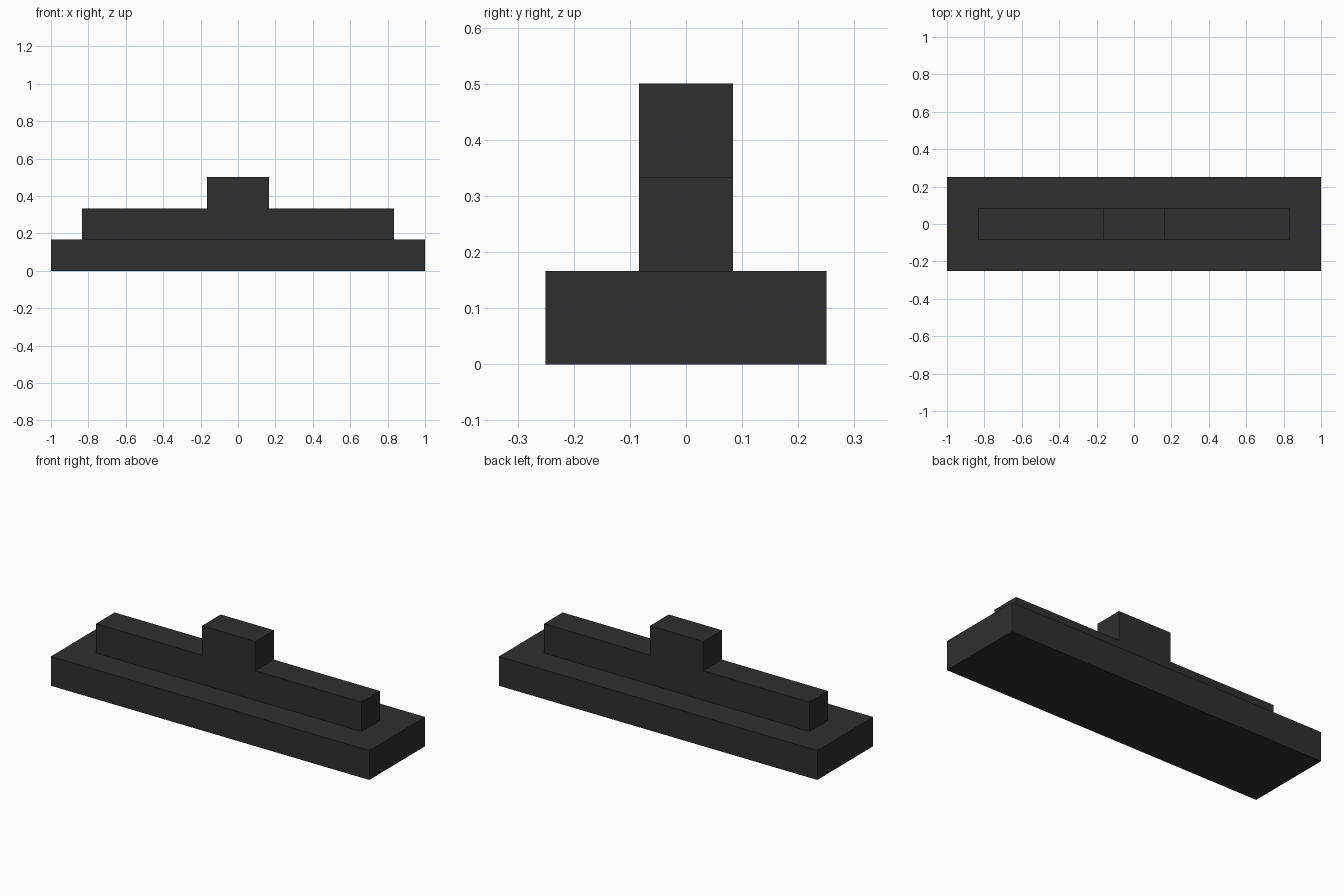
import bpy, bmesh

if "Cube" in bpy.data.objects:
    bpy.data.objects.remove(bpy.data.objects["Cube"])

U = 1 / 6  # all sizes are multiples of one sixth

charcoal = bpy.data.materials.new("charcoal")
charcoal.diffuse_color = (0.028, 0.028, 0.028, 1)
charcoal.use_nodes = True
charcoal.node_tree.nodes["Principled BSDF"].inputs["Base Color"].default_value = charcoal.diffuse_color


def extrude_profile(name, half, depth):
    """Mirror a right-hand x/z outline across x = 0 and extrude it along y."""
    outline = half + [(-x, z) for x, z in reversed(half)]
    bm = bmesh.new()
    face = bm.faces.new([bm.verts.new((x * U, -depth * U / 2, z * U)) for x, z in outline])
    new = bmesh.ops.extrude_face_region(bm, geom=[face])["geom"]
    verts = [g for g in new if isinstance(g, bmesh.types.BMVert)]
    bmesh.ops.translate(bm, verts=verts, vec=(0, depth * U, 0))
    bmesh.ops.recalc_face_normals(bm, faces=bm.faces)
    mesh = bpy.data.meshes.new(name)
    bm.to_mesh(mesh)
    bm.free()
    mesh.materials.append(charcoal)
    obj = bpy.data.objects.new(name, mesh)
    bpy.context.collection.objects.link(obj)
    return obj


# Wide flat base slab
extrude_profile("base_slab", [(6, 0), (6, 1)], 3)

# Long rail with the raised centre block, one continuous stepped piece
extrude_profile("stepped_rail", [(5, 1), (5, 2), (1, 2), (1, 3)], 1)
